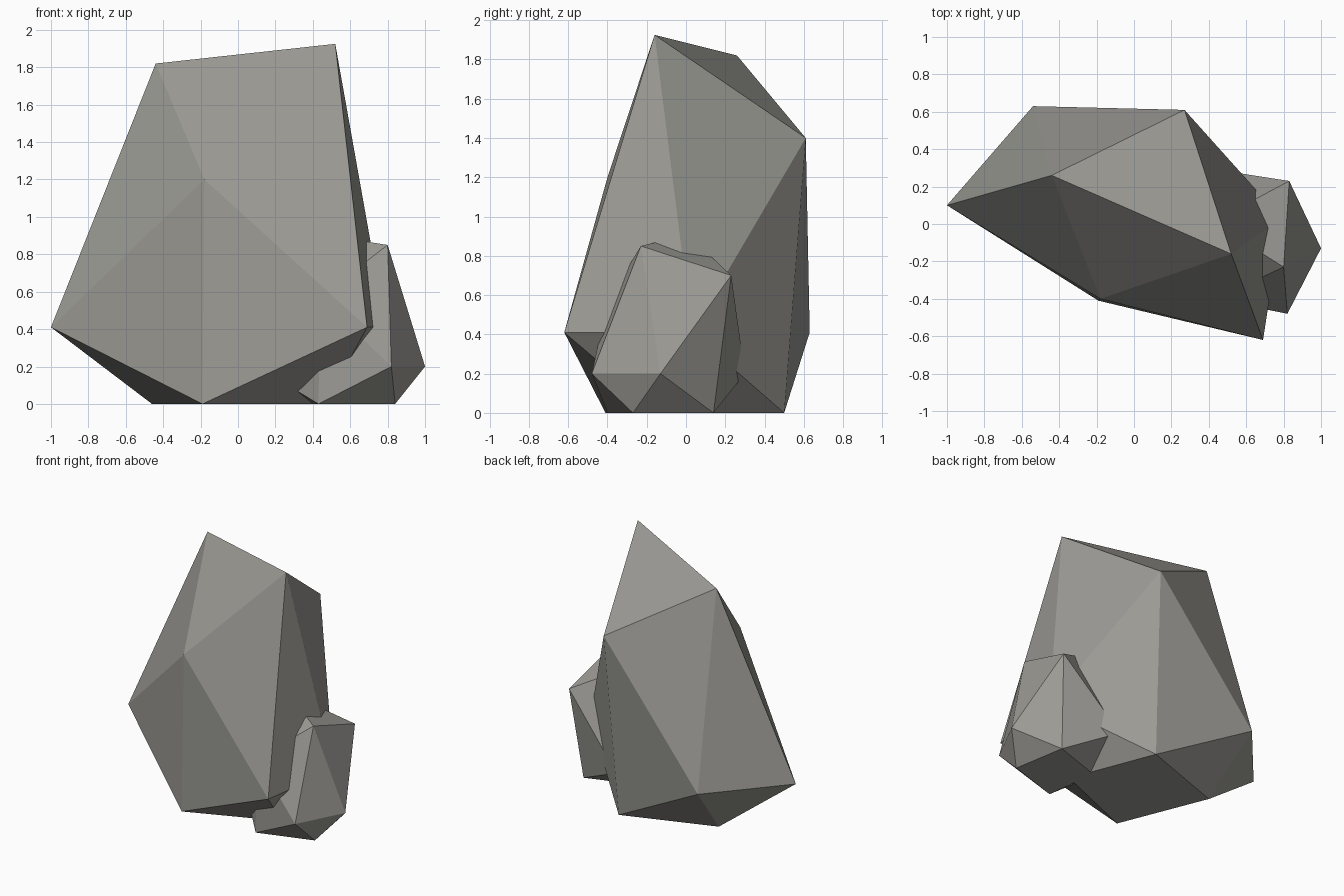
import bpy, bmesh

if "Cube" in bpy.data.objects:
    bpy.data.objects.remove(bpy.data.objects["Cube"])

# One warm grey stone colour
stone = bpy.data.materials.new("warm grey stone")
stone.diffuse_color = (0.33, 0.325, 0.30, 1)
stone.use_nodes = True
stone.node_tree.nodes["Principled BSDF"].inputs["Base Color"].default_value = stone.diffuse_color


def make_rock(name, corners):
    """Flat-faced boulder: the convex hull around its corner points."""
    bm = bmesh.new()
    for co in corners:
        bm.verts.new(co)
    bmesh.ops.convex_hull(bm, input=bm.verts[:])
    bmesh.ops.delete(bm, geom=[v for v in bm.verts if not v.link_faces], context='VERTS')
    bmesh.ops.recalc_face_normals(bm, faces=bm.faces[:])
    mesh = bpy.data.meshes.new(name)
    bm.to_mesh(mesh)
    bm.free()
    mesh.materials.append(stone)
    obj = bpy.data.objects.new(name, mesh)
    bpy.context.collection.objects.link(obj)
    return obj


# Tall boulder: peak, front ridge, waist, footprint
make_rock("large_rock", [
    (0.52, -0.16, 1.925), (-0.44, 0.26, 1.82), (0.27, 0.61, 1.40),
    (-0.18, -0.40, 1.20),
    (-1.00, 0.10, 0.41), (0.69, -0.62, 0.41), (0.79, 0.03, 0.41), (-0.54, 0.63, 0.41),
    (-0.19, -0.41, 0), (-0.46, 0.26, 0), (0.22, 0.50, 0), (0.47, -0.14, 0),
])

# Small boulder leaning into its right side
make_rock("small_rock", [
    (0.42, 0.01, 0.91), (0.80, -0.23, 0.85), (0.83, 0.23, 0.70),
    (0.44, -0.40, 0.57),
    (0.82, -0.48, 0.20), (1.00, -0.13, 0.20), (0.38, 0.30, 0.20), (0.10, -0.08, 0.20),
    (0.43, -0.40, 0), (0.84, -0.27, 0), (0.77, 0.14, 0), (0.38, 0.01, 0),
])
